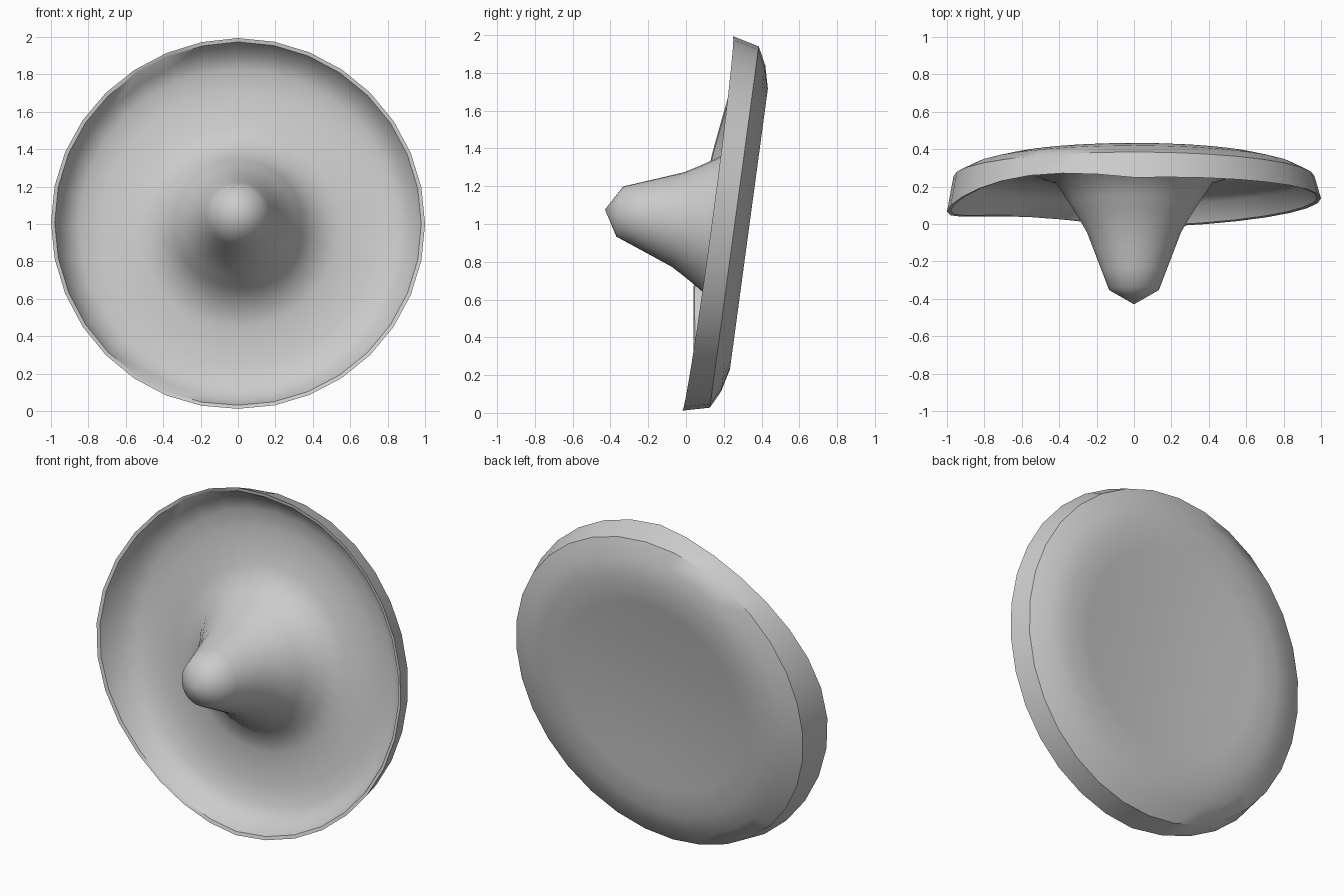
import bpy, bmesh, math
from mathutils import Matrix, Vector

if "Cube" in bpy.data.objects:
    bpy.data.objects.remove(bpy.data.objects["Cube"])

SEGMENTS = 32

# Profile from the tip of the crown, over the brim and round to the back:
# (radius, depth behind the rim plane, share of the rim warp)
PROFILE = [
    (0, -0.549, 0), (0.134, -0.47, 0), (0.17, -0.375, 0), (0.21, -0.27, 0),
    (0.252, -0.16, 0), (0.295, -0.085, 0), (0.345, -0.005, 0), (0.425, 0.115, 0),
    (0.54, 0.155, 0), (0.74, 0.172, 0), (0.85, 0.155, 0), (0.93, 0.115, 0.2),
    (0.98, 0.005, 1), (1.0, 0.0, 1),
    (0.965, 0.142, 0), (0.87, 0.19, 0), (0.75, 0.22, 0), (0.6, 0.21, 0),
    (0.35, 0.19, 0), (0, 0.18, 0),
]


def rim_warp(a):
    """The left rim dips forward between two raised shoulders; the right goes slightly back."""
    s = math.sin(a)
    if s > 0:
        return 0.022 * s
    phi = a - 1.5 * math.pi
    return -(0.04 * math.cos(3 * phi) + 0.01 * math.cos(phi))


def lathe(name, profile, segments):
    bm = bmesh.new()
    rings = []
    for r, d, w in profile:
        if r == 0:
            rings.append([bm.verts.new((0, d, 0))])
            continue
        ring = []
        for i in range(segments):
            a = 2 * math.pi * i / segments
            x, z = r * math.sin(a), r * math.cos(a)
            ring.append(bm.verts.new((x, d + w * rim_warp(a), z)))
        rings.append(ring)
    for a, b in zip(rings, rings[1:]):
        for i in range(segments):
            j = (i + 1) % segments
            corners = [a[i % len(a)], a[j % len(a)], b[j % len(b)], b[i % len(b)]]
            bm.faces.new(list(dict.fromkeys(corners)))
    bmesh.ops.recalc_face_normals(bm, faces=bm.faces)
    mesh = bpy.data.meshes.new(name)
    bm.to_mesh(mesh)
    bm.free()
    obj = bpy.data.objects.new(name, mesh)
    bpy.context.collection.objects.link(obj)
    return obj


# Wide-brimmed hat, leaning back
hat = lathe("wide_brim_hat", PROFILE, SEGMENTS)
lean = Matrix.Rotation(math.radians(-7.7), 4, 'X')
hat.data.transform(Matrix.Translation(Vector((0, 0.115, 1.003))) @ lean)

bpy.context.view_layer.objects.active = hat
hat.select_set(True)
bpy.ops.object.shade_smooth_by_angle(angle=math.radians(46))
